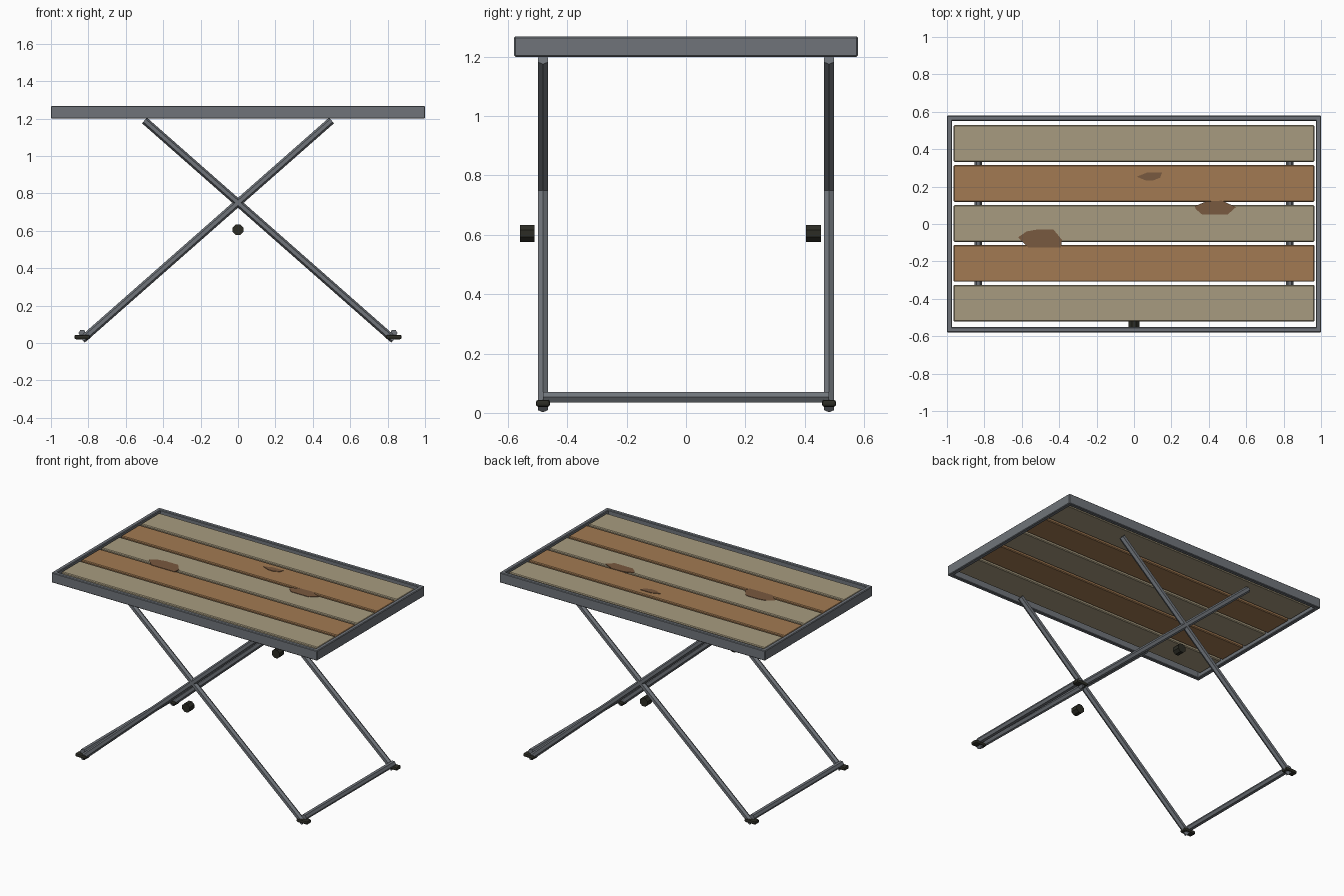
import bpy, bmesh, math
from mathutils import Vector

if "Cube" in bpy.data.objects:
    bpy.data.objects.remove(bpy.data.objects["Cube"])


def material(name, rgb):
    m = bpy.data.materials.new(name)
    m.diffuse_color = (*rgb, 1)
    m.use_nodes = True
    m.node_tree.nodes["Principled BSDF"].inputs["Base Color"].default_value = m.diffuse_color
    return m


STEEL = material("grey steel", (.16, .175, .195))
PALE = material("pale wood", (.39, .33, .215))
BROWN = material("brown wood", (.36, .195, .085))
STAIN = material("dark stain", (.19, .10, .05))
RUBBER = material("black rubber", (.025, .025, .018))


def finish(name, bm, mat):
    bmesh.ops.recalc_face_normals(bm, faces=bm.faces)
    me = bpy.data.meshes.new(name)
    bm.to_mesh(me)
    bm.free()
    me.materials.append(mat)
    ob = bpy.data.objects.new(name, me)
    bpy.context.collection.objects.link(ob)
    return ob


def box(name, lo, hi, mat, bevel=0.0, segments=1):
    lo, hi = Vector(lo), Vector(hi)
    bm = bmesh.new()
    bmesh.ops.create_cube(bm, size=1)
    for v in bm.verts:
        v.co = (lo + hi) / 2 + v.co * (hi - lo)
    if bevel:
        bmesh.ops.bevel(bm, geom=bm.edges[:], offset=bevel,
                        segments=segments, profile=.5, affect='EDGES')
    return finish(name, bm, mat)


def tube(name, a, b, r, sides, mat, start=0.0):
    # Prism from a to b; all rods lie along XZ planes or along Y
    a, b = Vector(a), Vector(b)
    d = (b - a).normalized()
    if abs(d.y) > .9:
        u, w = Vector((1, 0, 0)), Vector((0, 0, 1))
    else:
        w = Vector((0, 1, 0))
        u = d.cross(w)
    bm = bmesh.new()
    rings = []
    for p in (a, b):
        rings.append([bm.verts.new(p + r * (u * math.cos(t) + w * math.sin(t)))
                      for t in (start + math.tau * i / sides for i in range(sides))])
    for i in range(sides):
        j = (i + 1) % sides
        bm.faces.new((rings[0][i], rings[0][j], rings[1][j], rings[1][i]))
    bm.faces.new(rings[0])
    bm.faces.new(rings[1])
    return finish(name, bm, mat)


# Table top frame: two long rails, two end rails
for s, n in ((-1, "front"), (1, "back")):
    y = sorted((s * .552, s * .579))
    box(n + "_rail", (-1, y[0], 1.2), (1, y[1], 1.268), STEEL, .004)
for s, n in ((-1, "left"), (1, "right")):
    x = sorted((s * .972, s * 1))
    box(n + "_rail", (x[0], -.579, 1.2), (x[1], .579, 1.268), STEEL, .004)

# Five planks with open gaps
for i in range(5):
    y = (i - 2) * .2135 + .003
    box(f"plank_{i + 1}", (-.965, y - .098, 1.215), (.965, y + .098, 1.26),
        BROWN if i % 2 else PALE, .005)

# Irregular stain plates on the planks
stains = [
    [(-.62, -.072), (-.575, -.04), (-.52, -.03), (-.43, -.03),
     (-.385, -.085), (-.39, -.125), (-.565, -.125)],
    [(.325, .095), (.385, .12), (.47, .125), (.545, .09),
     (.50, .05), (.365, .05), (.33, .08)],
    [(.015, .253), (.07, .275), (.15, .275), (.14, .248), (.10, .232), (.065, .232)],
]
for k, pts in enumerate(stains):
    bm = bmesh.new()
    f = bm.faces.new([bm.verts.new((x, y, 1.257)) for x, y in pts])
    ext = bmesh.ops.extrude_face_region(bm, geom=[f])["geom"]
    bmesh.ops.translate(bm, vec=(0, 0, .006),
                        verts=[v for v in ext if isinstance(v, bmesh.types.BMVert)])
    finish(f"stain_{k + 1}", bm, STAIN)

# Crossed hexagonal legs with rubber feet
for sy, n in ((-1, "front"), (1, "back")):
    y = sy * .482
    for sx, m in ((-1, "left"), (1, "right")):
        tube(f"{n}_{m}_leg", (sx * .833, y, .017), (-sx * .5, y, 1.19), .02, 6, STEEL)
        box(f"{n}_{m}_foot", (sx * .833 - .042, y - .024, .02),
            (sx * .833 + .042, y + .024, .044), RUBBER, .009, 2)

# Floor crossbars
for sx, m in ((-1, "left"), (1, "right")):
    tube(m + "_crossbar", (sx * .833, -.482, .053), (sx * .833, .482, .053), .02, 6, STEEL)

# Pivot knobs
for y, n in ((-.535, "front"), (.43, "back")):
    tube(n + "_knob", (0, y - .025, .605), (0, y + .025, .605), .031, 8, RUBBER, math.pi / 8)
